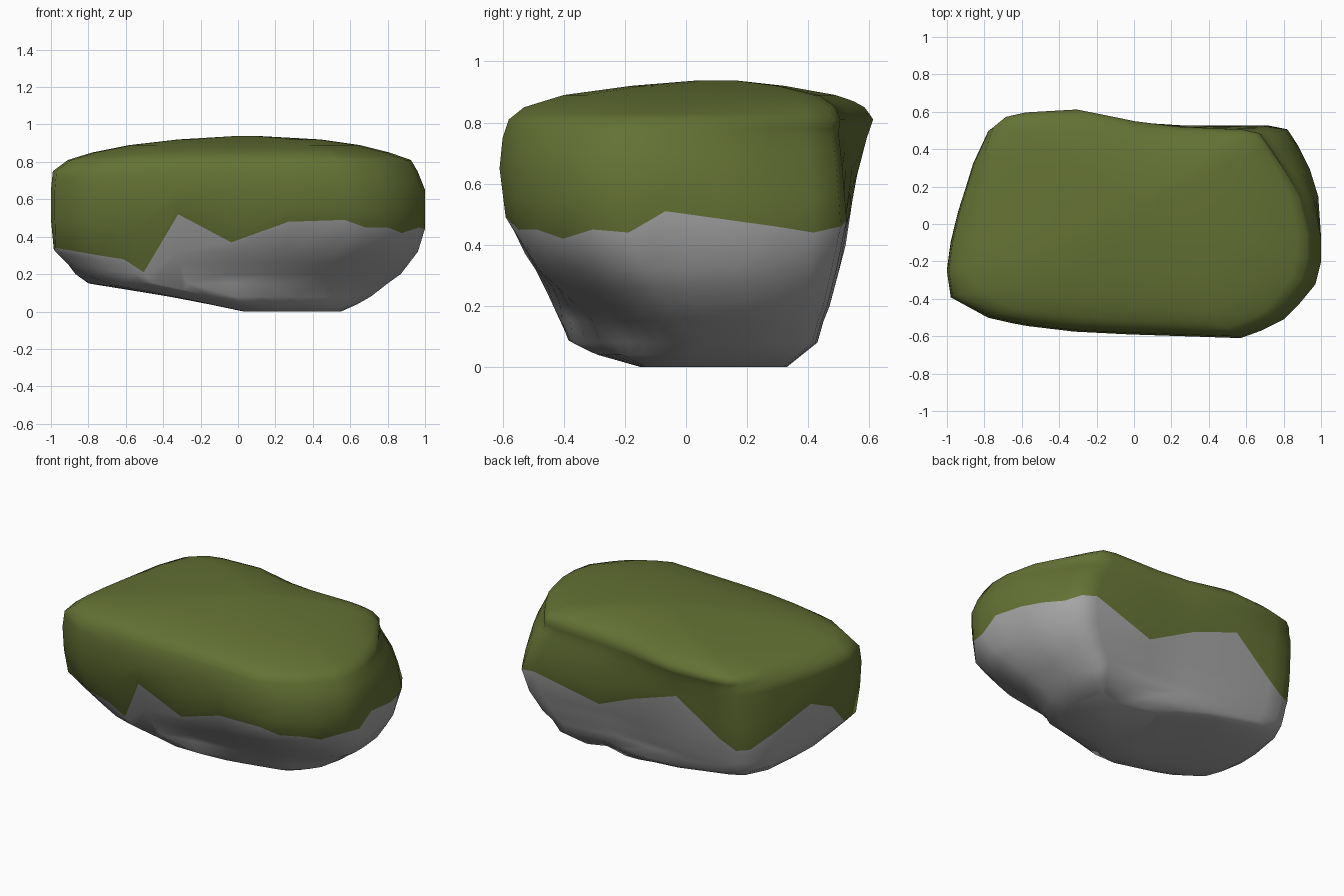
import bpy
import bmesh
import math

if "Cube" in bpy.data.objects:
    bpy.data.objects.remove(bpy.data.objects["Cube"])

# Plan outline, counter-clockwise: x, y, height of the moss line
OUTLINE = [
    (-.98, -.39, .34), (-.78, -.50, .30), (-.65, -.53, .28), (-.57, -.545, .21),
    (-.32, -.575, .52), (-.03, -.59, .37), (.27, -.60, .48), (.57, -.61, .49),
    (.68, -.57, .45), (.80, -.51, .45), (.88, -.43, .42), (.97, -.32, .45),
    (1.0, -.20, .44), (1.0, -.07, .51), (.985, .15, .48), (.94, .30, .46),
    (.88, .43, .44), (.82, .52, .46), (.72, .54, .48), (.29, .54, .37),
    (.00, .55, .50), (-.32, .55, .61), (-.60, .55, .40), (-.71, .545, .34),
    (-.78, .50, .35), (-.86, .33, .43), (-.94, .07, .54), (-.98, -.10, .47),
    (-1.0, -.25, .33),
]

# Extents of the rock by height: z, x min, x max, y min, y max
LEVELS = [
    (.00, .03, .55, -.17, .33), (.04, -.16, .64, -.33, .38),
    (.08, -.40, .71, -.43, .43), (.15, -.85, .80, -.46, .45),
    (.20, -.92, .87, -.48, .47), (.35, -1.0, .985, -.545, .51),
    (.45, -1.0, 1.0, -.585, .535), (.65, -1.0, 1.0, -.61, .54),
    (.75, -.99, .96, -.60, .54), (.81, -.91, .925, -.58, .54),
    (.85, -.78, .81, -.53, .51), (.89, -.58, .65, -.40, .44),
    (.92, -.32, .44, -.18, .31), (.938, -.02, .12, .04, .16),
]


def ramp(z, a, b):
    """0 at height a, 1 at height b."""
    return max(0, min(1, (z - a) / (b - a)))


def extents(z):
    for a, b in zip(LEVELS, LEVELS[1:]):
        if z <= b[0]:
            t = (z - a[0]) / (b[0] - a[0])
            return [p + (q - p) * t for p, q in zip(a[1:], b[1:])]
    return LEVELS[-1][1:]


def surface(px, py, z):
    """Fit the outline into the extents at this height, then shape the corners."""
    x0, x1, y0, y1 = extents(z)
    u, v = (px + 1) / 2, (py + .61) / 1.16
    x, y = x0 + (x1 - x0) * u, y0 + (y1 - y0) * v
    # underside: front right cut away, left end turned towards the back
    y += .24 * ramp(z, .40, .08) * ramp(z, -.02, .08) * ramp(u, .25, .9) * (1 - v)
    x += ramp(z, .34, .16) * ramp(z, .05, .12) * (1 - u) ** 5 * (.02 - .25 * py)
    if py > 0:
        # back right corner leans in, back left corner stays high
        right = min(1, max(0, px) * py / .40) * ramp(z, .48, .75) * ramp(z, .88, .80)
        left = min(1, max(0, -px) * py / .38) * ramp(z, .76, .82) * ramp(z, .938, .86)
        x -= .10 * right + .05 * left
        y += .02 * left - .03 * right
    if py > .3:
        # bump on the back rim and hollow in the back underside
        rise = ramp(z, .55, .80) * ramp(z, .93, .87)
        y += .07 * rise * math.exp(-((px + .4) / .28) ** 2)
        y -= .05 * ramp(z, .45, .30) * math.exp(-((px - .2) / .25) ** 2)
    return x, min(y, .615), z


def material(name, rgb):
    m = bpy.data.materials.new(name)
    m.diffuse_color = (*rgb, 1)
    m.use_nodes = True
    m.node_tree.nodes["Principled BSDF"].inputs["Base Color"].default_value = m.diffuse_color
    return m


# Stone rings below the moss line, moss rings above it
bm = bmesh.new()
rows = [lambda zb, h=h: h * min(1, zb / .36) for h in (0, .04, .08, .15, .20, .26, .32)]
moss_row = len(rows)
rows += [lambda zb: zb, lambda zb: (zb + .65) / 2]
rows += [lambda zb, h=h: h for h in (.65, .71, .75, .78, .81, .83, .85, .87, .89, .905, .92, .938)]
rings = [[bm.verts.new(surface(x, y, row(zb))) for x, y, zb in OUTLINE] for row in rows]

n = len(OUTLINE)
for r, (lo, hi) in enumerate(zip(rings, rings[1:])):
    for i in range(n):
        j = (i + 1) % n
        bm.faces.new((lo[i], lo[j], hi[j], hi[i])).material_index = int(r >= moss_row)
bm.faces.new(rings[0][::-1]).material_index = 0
bm.faces.new(rings[-1]).material_index = 1
bmesh.ops.recalc_face_normals(bm, faces=bm.faces)

mesh = bpy.data.meshes.new("mossy_rock")
bm.to_mesh(mesh)
bm.free()
mesh.materials.append(material("stone_grey", (.37, .37, .37)))
mesh.materials.append(material("moss_green", (.128, .168, .035)))
mesh.polygons.foreach_set("use_smooth", [True] * len(mesh.polygons))
rock = bpy.data.objects.new("mossy_rock", mesh)
bpy.context.collection.objects.link(rock)
